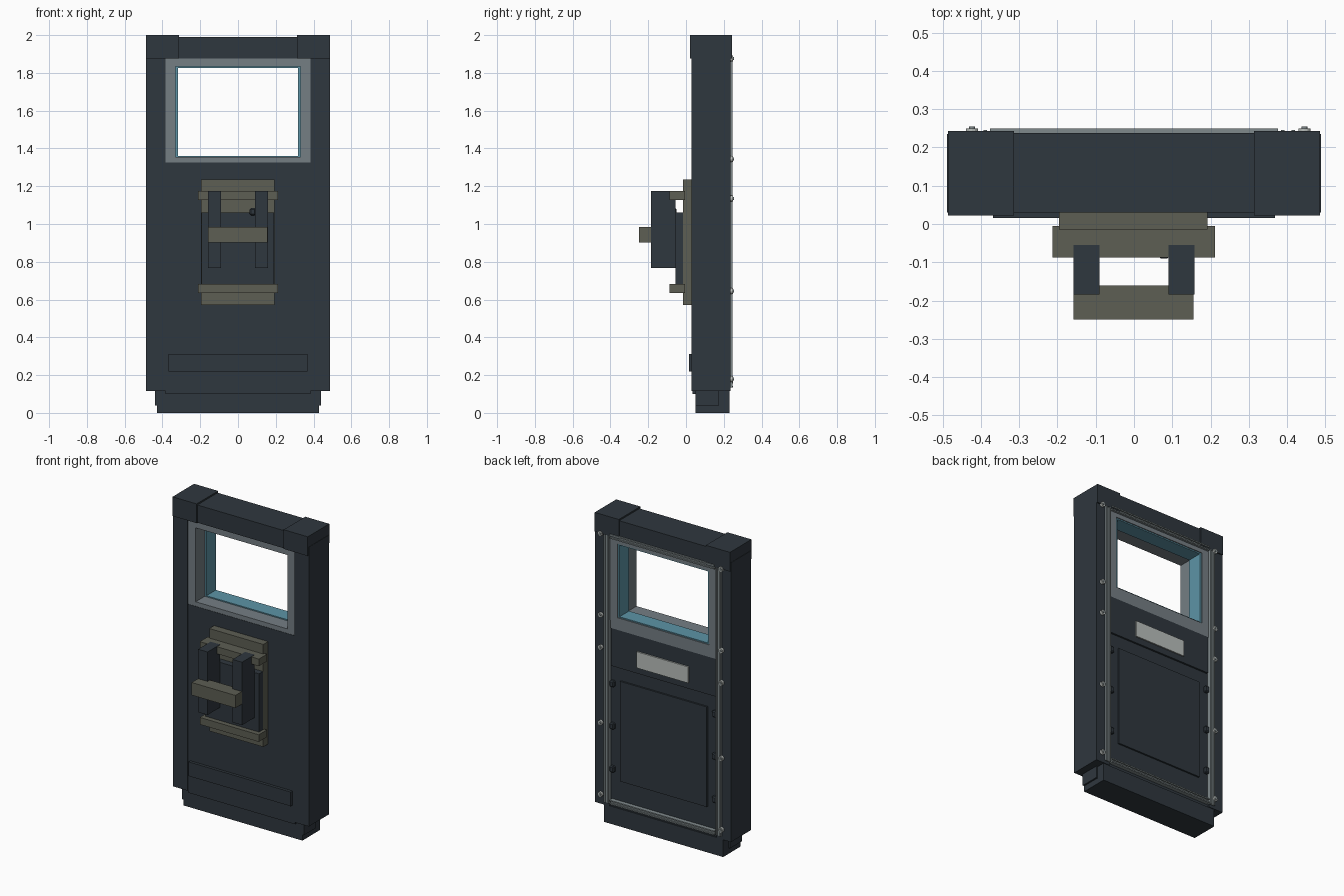
import bpy, bmesh, math
from mathutils import Matrix, Vector

if "Cube" in bpy.data.objects:
    bpy.data.objects.remove(bpy.data.objects["Cube"], do_unlink=True)


def lin(c):
    c /= 255
    return c / 12.92 if c <= 0.04045 else ((c + 0.055) / 1.055) ** 2.4


def material(name, r, g, b):
    m = bpy.data.materials.new(name)
    m.use_nodes = True
    col = (lin(r), lin(g), lin(b), 1)
    m.diffuse_color = col
    m.node_tree.nodes["Principled BSDF"].inputs["Base Color"].default_value = col
    return m


DARK = material("dark slate", 47, 55, 62)
OLIVE = material("olive grey", 93, 94, 83)
GREY = material("window grey", 117, 126, 132)
TEAL = material("teal", 93, 148, 166)
TRIM = material("trim grey", 128, 138, 140)
PALE = material("pale plate", 186, 191, 188)


def finish(bm, name, mat):
    bmesh.ops.recalc_face_normals(bm, faces=bm.faces)
    me = bpy.data.meshes.new(name)
    bm.to_mesh(me)
    bm.free()
    me.materials.append(mat)
    ob = bpy.data.objects.new(name, me)
    bpy.context.collection.objects.link(ob)
    return ob


def box(name, mat, x, y, z, bevel=0.0):
    """Box from (min, max) pairs, with an optional small chamfer."""
    bm = bmesh.new()
    size = Vector((x[1] - x[0], y[1] - y[0], z[1] - z[0]))
    mid = Vector((x[0] + x[1], y[0] + y[1], z[0] + z[1])) / 2
    bmesh.ops.create_cube(bm, size=1, matrix=Matrix.Translation(mid) @ Matrix.Diagonal((*size, 1)))
    if bevel:
        bmesh.ops.bevel(bm, geom=bm.edges[:], offset=bevel, segments=1, affect='EDGES')
    return finish(bm, name, mat)


def pair(name, mat, x, y, z, bevel=0.0):
    """The same box on both sides of x = 0."""
    box("left_" + name, mat, x, y, z, bevel)
    box("right_" + name, mat, (-x[1], -x[0]), y, z, bevel)


def ring(name, mat, outer, inner, y):
    """Rectangular ring; outer and inner are (half width, bottom, top)."""
    bm = bmesh.new()
    loops = []
    for (w, z0, z1), yy in ((outer, y[0]), (inner, y[0]), (inner, y[1]), (outer, y[1])):
        loops.append([bm.verts.new((px, yy, pz)) for px, pz in ((-w, z0), (w, z0), (w, z1), (-w, z1))])
    for i in range(4):
        a, b = loops[i], loops[(i + 1) % 4]
        for k in range(4):
            n = (k + 1) % 4
            bm.faces.new((a[k], a[n], b[n], b[k]))
    return finish(bm, name, mat)


def stud(name, mat, x, z, r, y):
    """Short cylinder facing the back."""
    bm = bmesh.new()
    m = Matrix.Translation((x, (y[0] + y[1]) / 2, z)) @ Matrix.Rotation(math.pi / 2, 4, 'X')
    bmesh.ops.create_cone(bm, cap_ends=True, segments=12, radius1=r, radius2=r,
                          depth=y[1] - y[0], matrix=m)
    return finish(bm, name, mat)


# Outer frame
pair("pillar", DARK, (0.385, 0.488), (0.03, 0.235), (0.115, 1.93))
pair("corner_block", DARK, (0.313, 0.486), (0.022, 0.243), (1.875, 2.0))
box("top_beam", DARK, (-0.313, 0.313), (0.03, 0.238), (1.875, 1.99))
box("sill", DARK, (-0.428, 0.428), (0.05, 0.23), (0, 0.115))
pair("sill_bracket", DARK, (0.42, 0.439), (0.05, 0.175), (0.038, 0.115))

# Door leaf
box("door_panel", DARK, (-0.385, 0.385), (0.035, 0.222), (0.1, 1.325))
box("kick_strip", DARK, (-0.368, 0.368), (0.016, 0.04), (0.22, 0.312))

# Window surround, with a teal lining in the rear half
ring("window_frame", GREY, (0.385, 1.325, 1.875), (0.33, 1.354, 1.834), (0.037, 0.234))
ring("window_lining", TEAL, (0.332, 1.35, 1.836), (0.318, 1.361, 1.826), (0.13, 0.228))
box("window_back_rail", GREY, (-0.38, 0.38), (0.215, 0.234), (1.275, 1.33))

# Latch on the front
box("latch_backplate", OLIVE, (-0.196, 0.192), (-0.015, 0.04), (0.57, 1.236))
box("latch_box", DARK, (-0.194, 0.19), (-0.056, -0.01), (0.68, 1.06))
for name, z in (("upper", 1.128), ("lower", 0.636)):
    box(name + "_latch_bar", OLIVE, (-0.213, 0.211), (-0.088, -0.005), (z, z + 0.046))
pair("latch_arm", DARK, (0.09, 0.158), (-0.184, -0.055), (0.767, 1.176))
box("latch_grip", OLIVE, (-0.158, 0.156), (-0.25, -0.16), (0.903, 0.985))
box("latch_peg", DARK, (0.062, 0.095), (-0.09, -0.05), (1.045, 1.085), 0.008)

# Back of the door
box("back_band", DARK, (-0.375, 0.375), (0.21, 0.234), (1.03, 1.275))
box("back_sign_plate", PALE, (-0.185, 0.185), (0.23, 0.243), (1.07, 1.175))
box("back_access_panel", DARK, (-0.312, 0.312), (0.21, 0.233), (0.295, 0.945))
for i, z in enumerate((0.36, 0.64, 0.915)):
    pair(f"back_clip_{i + 1}", DARK, (0.352, 0.384), (0.21, 0.242), (z - 0.02, z + 0.02), 0.006)

# Seal around the back: flat strips with two raised ribs
pair("seal_strip", TRIM, (0.382, 0.422), (0.22, 0.239), (0.135, 1.875))
for i, x in enumerate((0.384, 0.411)):
    pair(f"seal_rib_{i + 1}", TRIM, (x, x + 0.009), (0.235, 0.246), (0.135, 1.875))
for name, z in (("top", 1.862), ("bottom", 0.135)):
    box(name + "_seal_strip", TRIM, (-0.376, 0.376), (0.215, 0.24), (z, z + 0.028))
    for i, dz in enumerate((0.0, 0.02)):
        box(f"{name}_seal_rib_{i + 1}", TRIM, (-0.376, 0.376), (0.235, 0.249), (z + dz, z + dz + 0.008))

# Fastening studs along the back of the pillars
for i, z in enumerate((0.18, 0.645, 1.135, 1.345, 1.875)):
    for side, x in (("left", 0.445), ("right", -0.423)):
        stud(f"{side}_stud_{i + 1}", PALE, x, z, 0.016, (0.23, 0.25))
        stud(f"{side}_stud_core_{i + 1}", TRIM, x, z, 0.008, (0.245, 0.254))
